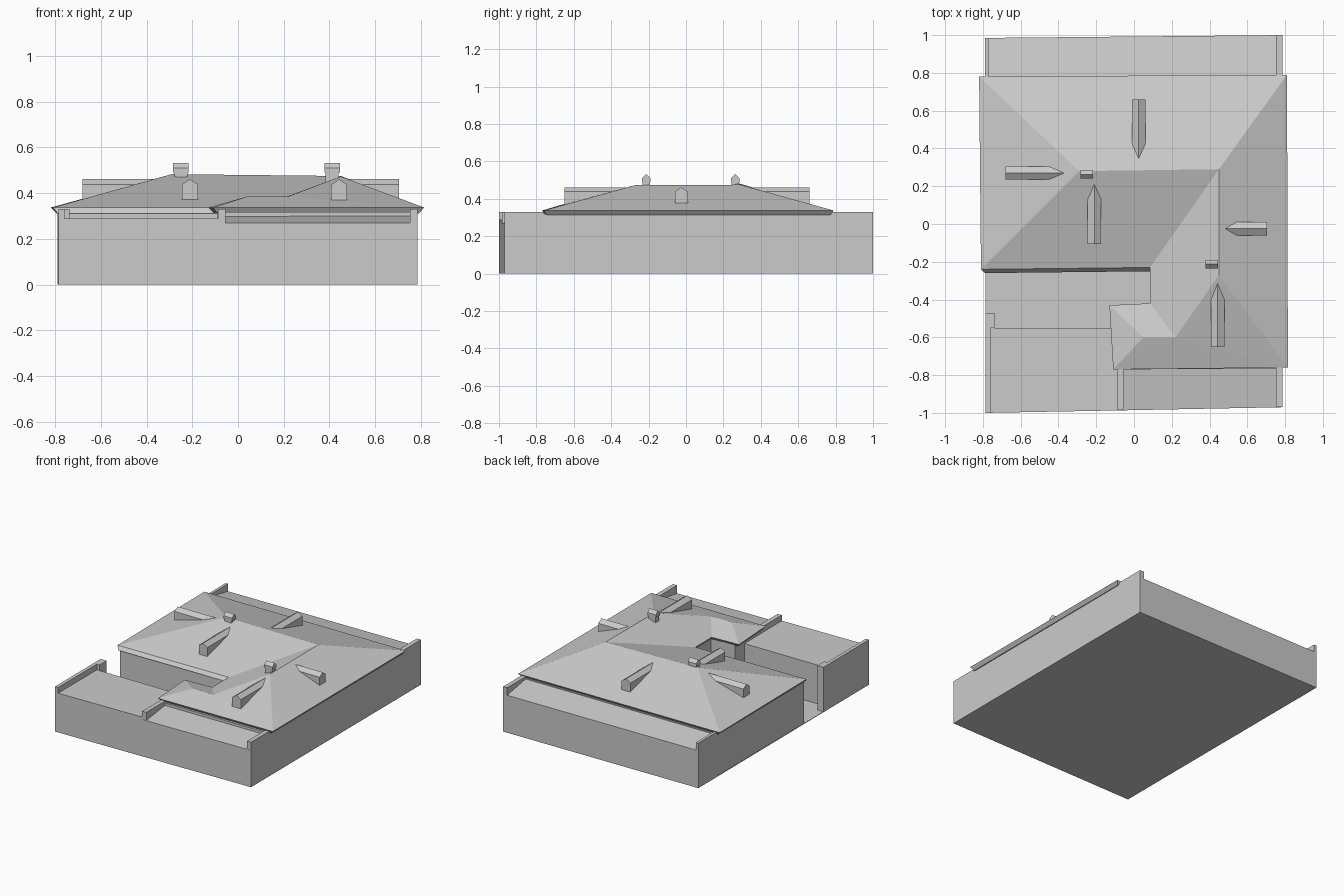
import bpy
import bmesh
from math import radians
from mathutils import Matrix, Vector

if "Cube" in bpy.data.objects:
    bpy.data.objects.remove(bpy.data.objects["Cube"])


def finish(name, bm):
    bmesh.ops.recalc_face_normals(bm, faces=bm.faces[:])
    mesh = bpy.data.meshes.new(name)
    bm.to_mesh(mesh)
    bm.free()
    obj = bpy.data.objects.new(name, mesh)
    bpy.context.collection.objects.link(obj)
    return obj


def prism(name, points, z0, tops):
    """Vertical-sided block; tops is one height or one per corner."""
    if not isinstance(tops, (list, tuple)):
        tops = [tops] * len(points)
    bm = bmesh.new()
    low = [bm.verts.new((x, y, z0)) for x, y in points]
    high = [bm.verts.new((x, y, z)) for (x, y), z in zip(points, tops)]
    bm.faces.new(low)
    bm.faces.new(high)
    n = len(points)
    for i in range(n):
        j = (i + 1) % n
        bm.faces.new((low[i], low[j], high[j], high[i]))
    return finish(name, bm)


def rect(x0, x1, y0, y1):
    return [(x0, y0), (x1, y0), (x1, y1), (x0, y1)]


def gable(name, x, y, angle, width, length, z0, z_wall, z_peak):
    """House-shaped prism running from its face at (x, y); angle 0 runs to +y."""
    w = width / 2
    profile = [(-w, z0), (w, z0), (w, z_wall), (0, z_peak), (-w, z_wall)]
    bm = bmesh.new()
    face = bm.faces.new([bm.verts.new((px, 0, pz)) for px, pz in profile])
    new = bmesh.ops.extrude_face_region(bm, geom=[face])["geom"]
    bmesh.ops.translate(bm, vec=(0, length, 0),
                        verts=[g for g in new if isinstance(g, bmesh.types.BMVert)])
    if len(bm.faces) == 6:
        bm.faces.new(face.verts[:]) if not face.is_valid else None
    bmesh.ops.transform(bm, verts=bm.verts[:],
                        matrix=Matrix.Translation((x, y, 0)) @ Matrix.Rotation(radians(angle), 4, "Z"))
    return finish(name, bm)


# Ground slab, seen in the open courtyard
prism("ground_slab", [(-.785, -1), (.785, -.97), (.785, 1), (-.79, .985)], 0, .004)

# Main house walls
prism("house_walls", [(-.787, .78), (.785, .785), (.785, -.765), (-.09, -.77),
                      (-.09, -.44), (.105, -.44), (.105, -.245), (-.785, -.245)], 0, .318)

# Low wings with gently pitched or flat roofs
prism("back_wing", [(-.79, .985), (-.787, .77), (.785, .77), (.785, 1)], 0, [.275, .315, .315, .275])
prism("front_right_wing", [(-.085, -.987), (.785, -.97), (.785, -.76), (-.085, -.76)],
      0, [.27, .27, .30, .30])
prism("front_left_wing", [(-.785, -1), (-.085, -.987), (-.085, -.55), (-.785, -.55)], 0, .288)

# Parapets rising above the low wings
for name, box in {
    "back_left_parapet": (-.79, -.77, .77, .985),
    "back_right_parapet": (.752, .785, .77, 1.0),
    "front_right_parapet": (.752, .785, -.97, -.76),
    "front_middle_parapet": (-.088, -.055, -.985, -.76),
    "front_left_parapet": (-.786, -.76, -1.0, -.47),
    "courtyard_pier": (-.785, -.738, -.55, -.47),
}.items():
    prism(name, rect(*box), 0, .33)

# Hipped roof with a sloping eaves edge and a soffit
eaves = [(-.82, .78), (.81, .79), (.815, -.76), (-.11, -.77),
         (-.13, -.43), (.085, -.42), (.085, -.23), (-.81, -.24)]
soffit = [(-.795, .765), (.79, .77), (.792, -.745), (-.09, -.752),
          (-.105, -.45), (.105, -.44), (.105, -.25), (-.79, -.26)]
ridges = [(-.29, .28, .483), (.45, .29, .475), (.45, -.27, .473), (.22, -.6, .386), (.05, -.6, .388)]
bm = bmesh.new()
e = [bm.verts.new((x, y, .337)) for x, y in eaves]
s = [bm.verts.new((x, y, .312)) for x, y in soffit]
r = [bm.verts.new(p) for p in ridges]
for f in [(e[0], e[1], r[1], r[0]), (e[0], r[0], e[7]), (e[7], r[0], r[1], e[6]),
          (e[1], e[2], r[2], r[1]), (e[2], r[3], r[2]), (e[2], e[3], r[4], r[3]),
          (e[3], e[4], r[4]), (e[4], e[5], r[3], r[4]),
          (r[1], r[2], e[6]), (r[2], e[5], e[6]), (r[2], r[3], e[5]), s]:
    bm.faces.new(f)
for i in range(8):
    j = (i + 1) % 8
    bm.faces.new((e[i], e[j], s[j], s[i]))
finish("hipped_roof", bm)

# Dormers, each running back into its roof slope
for name, x, y, angle, length in [
    ("front_left_dormer", -.21, -.105, 0, .32),
    ("front_right_dormer", .443, -.65, 0, .36),
    ("back_dormer", .025, .66, 180, .32),
    ("left_dormer", -.68, .27, -90, .34),
    ("right_dormer", .705, -.025, 90, .23),
]:
    gable(name, x, y, angle, .07, length, .35, .438, .461)

# Chimneys: shaft with a slightly wider gabled cap
for name, x, y in [("left_chimney", -.25, .263), ("right_chimney", .412, -.213)]:
    prism(name + "_shaft", rect(x - .028, x + .028, y - .02, y + .02), .42, .50)
    gable(name + "_cap", x - .034, y, -90, .046, .068, .49, .51, .532)
